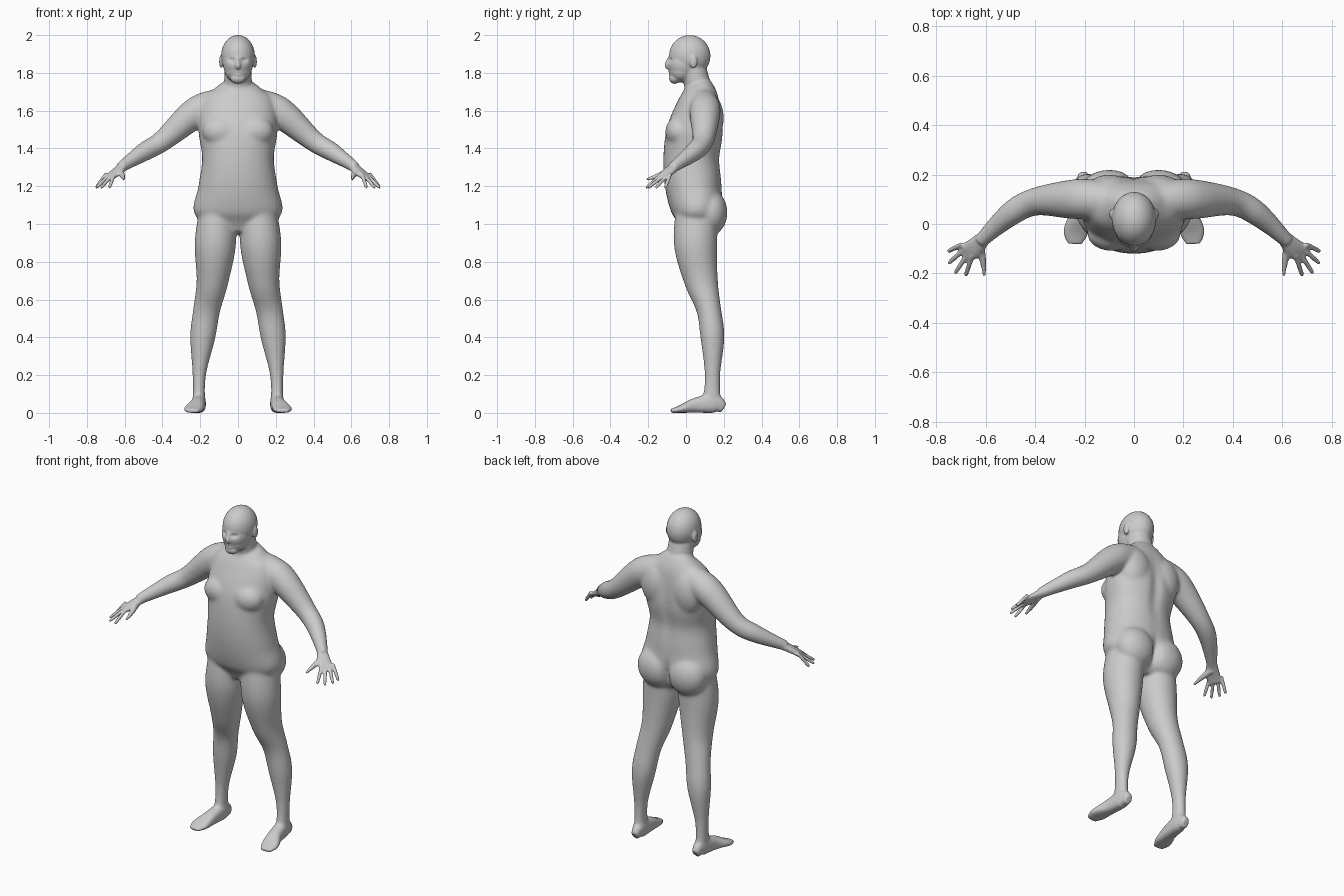
import bpy, bmesh, math
from mathutils import Vector, Matrix

if "Cube" in bpy.data.objects:
    bpy.data.objects.remove(bpy.data.objects["Cube"])

skin = bpy.data.materials.new("light_grey")
skin.use_nodes = True
grey = (0.6, 0.6, 0.6, 1)
skin.diffuse_color = grey
skin.node_tree.nodes["Principled BSDF"].inputs["Base Color"].default_value = grey

bm = bmesh.new()
SEGMENTS, STEPS = 32, 6
SIDEWAYS, BACKWARD = Vector((1, 0, 0)), Vector((0, 1, 0))
BOTH, MIDDLE = (1, -1), (1,)


def spline(points, t):
    """Catmull-Rom value along a list of stations."""
    i = min(int(t), len(points) - 2)
    u = t - i
    near = [points[max(0, min(len(points) - 1, i + k))] for k in (-1, 0, 1, 2)]
    return [b + u / 2 * (c - a + u * (2 * a - 5 * b + 4 * c - d + u * (3 * (b - c) + d - a)))
            for a, b, c, d in zip(*near)]


def rounded(value, power):
    return math.copysign(abs(value) ** (2 / power), value)


def loft(stations, across=SIDEWAYS, power=2, sides=BOTH):
    """Closed skin over stations (x, y, z, half width, half depth); depth defaults to width."""
    stations = [(*s, s[-1])[:5] for s in stations]
    count = (len(stations) - 1) * STEPS + 1
    path = [spline(stations, k / STEPS) for k in range(count)]
    for side in sides:
        rings = []
        for k, (x, y, z, width, depth) in enumerate(path):
            ahead, behind = path[min(k + 1, count - 1)], path[max(k - 1, 0)]
            along = (Vector(ahead[:3]) - Vector(behind[:3])).normalized()
            u = (across - along * along.dot(across)).normalized()
            v = along.cross(u)
            ring = []
            for j in range(SEGMENTS):
                angle = math.tau * j / SEGMENTS
                p = Vector((x, y, z))
                p += u * width * rounded(math.cos(angle), power)
                p += v * depth * rounded(math.sin(angle), power)
                ring.append(bm.verts.new((p.x * side, p.y, p.z)))
            rings.append(ring)
        for low, high in zip(rings, rings[1:]):
            for j in range(SEGMENTS):
                bm.faces.new((low[j], low[j - 1], high[j - 1], high[j]))
        bm.faces.new(rings[0])
        bm.faces.new(rings[-1])


def blob(center, radii, sides=BOTH):
    """Ellipsoid, mirrored unless it sits in the middle."""
    for side in sides:
        place = Matrix.Translation((center[0] * side, *center[1:]))
        bmesh.ops.create_uvsphere(bm, u_segments=24, v_segments=16, radius=1,
                                  matrix=place @ Matrix.Diagonal((*radii, 1)))


def column(profile, power=2):
    """Upright middle part from (height, y, half width, half depth)."""
    loft([(0, y, z, width, depth) for z, y, width, depth in profile], power=power, sides=MIDDLE)


# torso
column([(.95, .05, .07, .07), (1.05, .06, .23, .13), (1.2, .04, .21, .15),
        (1.35, .03, .19, .15), (1.5, .05, .21, .15), (1.65, .07, .19, .11),
        (1.72, .07, .12, .08), (1.76, .06, .06, .05)], power=2.2)
# neck
column([(1.64, .08, .09, .08), (1.74, .06, .075, .07), (1.85, .03, .07, .07)])
# chest, shoulder blades, buttocks
blob((.09, -.04, 1.49), (.1, .07, .08))
blob((.1, .13, 1.56), (.1, .07, .13))
blob((.1, .13, 1.06), (.12, .09, .12))

# skull, face, jaw and chin
blob((0, .02, 1.89), (.09, .11, .11), MIDDLE)
blob((0, -.01, 1.85), (.08, .09, .09), MIDDLE)
blob((0, -.02, 1.81), (.07, .07, .06), MIDDLE)
blob((0, -.06, 1.77), (.04, .03, .03), MIDDLE)
# nose
loft([(0, -.09, 1.88, .008), (0, -.1, 1.84, .014), (0, -.09, 1.825, .01)], sides=MIDDLE)
# lips
for height in (1.805, 1.793):
    blob((0, -.08, height), (.025, .014, .007), MIDDLE)
# ears
blob((.09, .04, 1.86), (.01, .02, .035))

# arm
loft([(.06, .09, 1.66, .065), (.17, .1, 1.62, .08), (.25, .1, 1.57, .08),
      (.4, .09, 1.44, .057), (.5, .04, 1.38, .05), (.62, -.07, 1.3, .028)], BACKWARD)
# palm
knuckle_line = Vector((.65, .75, 0))
loft([(.6, -.05, 1.31, .028, .024), (.65, -.1, 1.27, .04, .018),
      (.69, -.12, 1.24, .036, .011)], knuckle_line, 2.3)
# fingers fan out from the knuckles
for i, reach in enumerate((.07, .09, .08, .05)):
    knuckle = Vector((.66, -.145, 1.25)) + knuckle_line * i * .025
    fan = math.radians(15 * i - 72)
    reach = Vector((math.cos(fan) * reach, math.sin(fan) * reach, -.06))
    loft([(*(knuckle + reach * t), radius)
          for t, radius in ((-.3, .01), (.5, .01), (.9, .008), (1, .004))], knuckle_line)
# thumb
loft([(.625, -.08, 1.28, .02), (.61, -.15, 1.255, .014), (.604, -.21, 1.235, .008)])

# leg
loft([(.11, .06, 1.1, .09, .11), (.12, .05, .9, .11, .115), (.135, .08, .7, .085, .09),
      (.165, .12, .55, .072, .066), (.187, .14, .4, .067, .064), (.205, .14, .2, .036, .042),
      (.207, .135, .04, .033, .05)])
# foot, resting on the ground
loft([(x, y, height, width, height) for x, y, width, height in (
    (.205, .2, .02, .025), (.205, .15, .035, .05), (.215, .05, .04, .04),
    (.235, -.03, .05, .02), (.24, -.08, .03, .01))], power=2.5)

# fuse the parts into one skin
bmesh.ops.recalc_face_normals(bm, faces=bm.faces)
parts = bpy.data.meshes.new("body_parts")
bm.to_mesh(parts)
bm.free()
body = bpy.data.objects.new("body", parts)
bpy.context.collection.objects.link(body)
fuse = body.modifiers.new("fuse", 'REMESH')
fuse.mode = 'VOXEL'
fuse.voxel_size = .006
bpy.context.view_layer.update()
graph = bpy.context.evaluated_depsgraph_get()
mesh = bpy.data.meshes.new_from_object(body.evaluated_get(graph))
body.modifiers.clear()
body.data = mesh
bpy.data.meshes.remove(parts)
mesh.materials.clear()
mesh.materials.append(skin)


def dent(center, reach, push):
    """Soft mirrored dent along y that fades with distance."""
    for v in mesh.vertices:
        offset = Vector((abs(v.co.x), v.co.y, v.co.z)) - Vector(center)
        far = sum((d / r) ** 2 for d, r in zip(offset, reach))
        v.co.y += push * math.exp(-far)


# eye sockets, mouth line, spine groove, cleft
dent((.033, -.09, 1.868), (.02, .03, .011), .014)
dent((0, -.1, 1.799), (.024, .02, .003), .006)
dent((0, .2, 1.45), (.03, .06, .17), -.016)
dent((0, .2, 1.04), (.016, .08, .08), -.03)

# blend the joins everywhere but on the face, hands and feet
soft = body.vertex_groups.new(name="soft")
for v in mesh.vertices:
    x, z = abs(v.co.x), v.co.z
    weight = min((1.77 - z) / .06, (.62 - x) / .06, (z - .03) / .1, 1)
    if weight > 0:
        soft.add([v.index], weight, 'REPLACE')
for name, rounds, group in (("blend", 45, "soft"), ("polish", 3, "")):
    smooth = body.modifiers.new(name, 'SMOOTH')
    smooth.factor, smooth.iterations, smooth.vertex_group = .5, rounds, group

bpy.context.view_layer.objects.active = body
body.select_set(True)
bpy.ops.object.shade_smooth()
